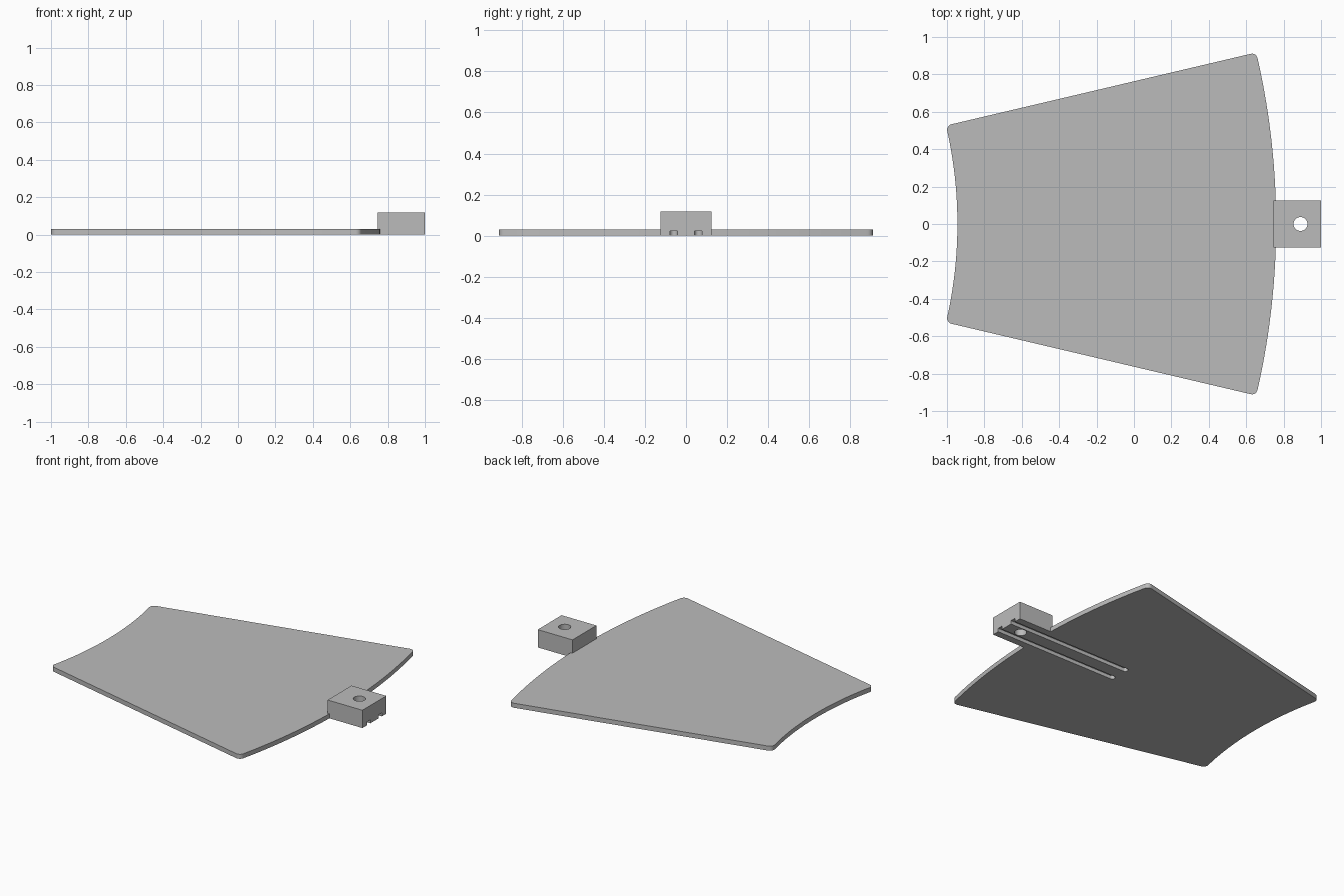
import bpy, bmesh
from math import sin, cos, pi, radians

cube = bpy.data.objects.get("Cube")
if cube:
    bpy.data.objects.remove(cube, do_unlink=True)

grey = bpy.data.materials.new("plain grey")
grey.use_nodes = True
colour = (0.5, 0.5, 0.5, 1)
grey.diffuse_color = colour
grey.node_tree.nodes["Principled BSDF"].inputs["Base Color"].default_value = colour


def arc(cx, cy, r, start, end, steps):
    angles = [start + (end - start) * i / steps for i in range(steps + 1)]
    return [(cx + r * cos(a), cy + r * sin(a)) for a in angles]


def prism(name, outline, z0, z1, corners=(), radius=0.03):
    """Extrude a flat outline upwards, rounding the chosen corners first."""
    bm = bmesh.new()
    verts = [bm.verts.new((x, y, z0)) for x, y in outline]
    bm.faces.new(verts)
    if corners:
        bmesh.ops.bevel(bm, geom=[verts[i] for i in corners], offset=radius,
                        segments=6, profile=0.5, affect='VERTICES')
    grown = bmesh.ops.extrude_face_region(bm, geom=bm.faces[:])
    top = [g for g in grown["geom"] if isinstance(g, bmesh.types.BMVert)]
    bmesh.ops.translate(bm, verts=top, vec=(0, 0, z1 - z0))
    bmesh.ops.recalc_face_normals(bm, faces=bm.faces[:])
    mesh = bpy.data.meshes.new(name)
    bm.to_mesh(mesh)
    bm.free()
    mesh.materials.append(grey)
    obj = bpy.data.objects.new(name, mesh)
    bpy.context.collection.objects.link(obj)
    return obj


def activate(obj):
    bpy.ops.object.select_all(action='DESELECT')
    obj.select_set(True)
    bpy.context.view_layer.objects.active = obj


def cut(obj, cutter):
    activate(obj)
    mod = obj.modifiers.new("cut", 'BOOLEAN')
    mod.operation, mod.solver, mod.object = 'DIFFERENCE', 'EXACT', cutter
    bpy.ops.object.modifier_apply(modifier=mod.name)


# Panel: ring sector with concentric inner and outer arcs
centre_x, inner, outer, half = -3.24, 2.296, 4.0, radians(13.25)
n_out, n_in = 40, 24
outline = (arc(centre_x, 0, outer, -half, half, n_out)
           + arc(centre_x, 0, inner, half, -half, n_in))
panel = prism("panel", outline, 0, 0.03,
              corners=(0, n_out, n_out + 1, n_out + n_in + 1))

# Mounting block seated in the outer edge of the panel
block = prism("mounting_block",
              [(0.745, -0.125), (1, -0.125), (1, 0.125), (0.745, 0.125)], 0, 0.118)
cut(panel, block)

# Vertical screw hole through the block
hole = prism("hole_cutter", arc(0.89, 0, 0.037, 0, 2 * pi, 32)[:-1], -0.1, 0.2)
cut(block, hole)
cutters = [hole]

# Two round-ended grooves along the underside
w = 0.018
for y in (-0.06, 0.06):
    slot = [(1.1, y + w)] + arc(0.12, y, w, pi / 2, 3 * pi / 2, 10) + [(1.1, y - w)]
    groove = prism("groove_cutter", slot, -0.1, 0.023)
    cut(panel, groove)
    cut(block, groove)
    cutters.append(groove)

for c in cutters:
    bpy.data.objects.remove(c, do_unlink=True)

for obj in (panel, block):
    activate(obj)
    bpy.ops.object.shade_smooth_by_angle(angle=radians(30))
